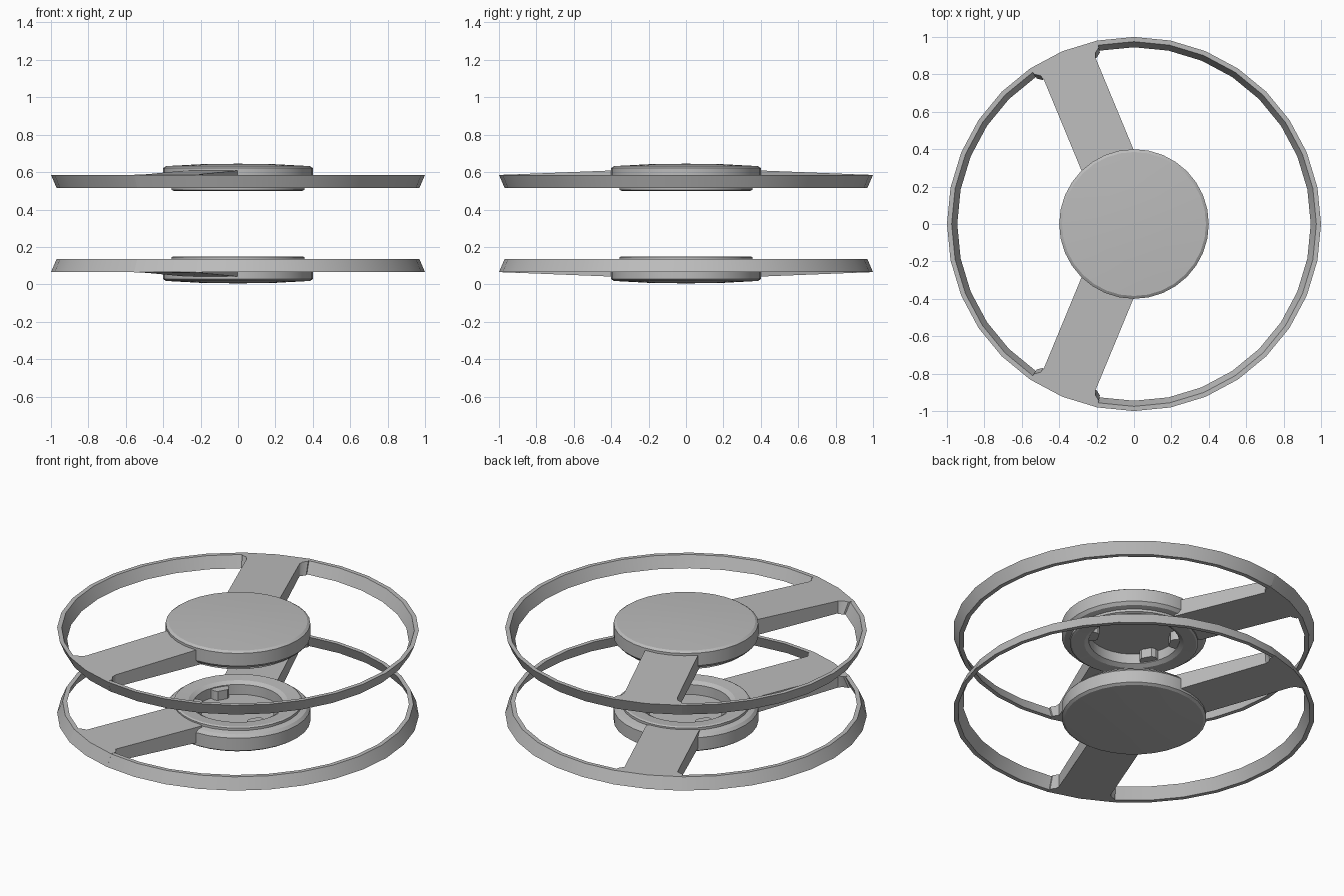
import bpy, bmesh, math
from mathutils import Matrix

cube = bpy.data.objects.get("Cube")
if cube:
    bpy.data.objects.remove(cube)

grey = bpy.data.materials.new("plain_grey")
grey.use_nodes = True
colour = (0.5, 0.5, 0.5, 1)
grey.diffuse_color = colour
grey.node_tree.nodes["Principled BSDF"].inputs["Base Color"].default_value = colour

MID = 0.325       # height of the mirror plane between the two wheels
SIDES = 32


def finish(name, bm, lower):
    """Turn a bmesh into an object, flipping it for the lower wheel."""
    if lower:
        for v in bm.verts:
            v.co.z = 2 * MID - v.co.z
    bmesh.ops.recalc_face_normals(bm, faces=bm.faces)
    mesh = bpy.data.meshes.new(name)
    bm.to_mesh(mesh)
    bm.free()
    obj = bpy.data.objects.new(name, mesh)
    bpy.context.collection.objects.link(obj)
    mesh.materials.append(grey)
    bpy.ops.object.select_all(action="DESELECT")
    obj.select_set(True)
    bpy.context.view_layer.objects.active = obj
    bpy.ops.object.shade_smooth_by_angle(angle=math.radians(25))


def lathe(profile, closed):
    """Spin an (r, z) profile around the vertical axis."""
    bm = bmesh.new()
    verts = [bm.verts.new((r, 0, z)) for r, z in profile]
    pairs = list(zip(verts, verts[1:]))
    if closed:
        pairs.append((verts[-1], verts[0]))
    edges = [bm.edges.new(p) for p in pairs]
    bmesh.ops.spin(bm, geom=verts + edges, cent=(0, 0, 0), axis=(0, 0, 1),
                   angle=math.tau, steps=SIDES, use_merge=True)
    bmesh.ops.remove_doubles(bm, verts=bm.verts, dist=0.0005)
    return bm


def slab(half, top, bottom, angle):
    """Radial block: mirrored half outline of (along, side), with top and bottom rules."""
    outline = half + [(a, -s) for a, s in reversed(half) if s > 0]
    bm = bmesh.new()
    up = [bm.verts.new(top(a, s)) for a, s in outline]
    down = [bm.verts.new(bottom(a, s)) for a, s in outline]
    bm.faces.new(up)
    bm.faces.new(down[::-1])
    for i in range(len(outline)):
        j = (i + 1) % len(outline)
        bm.faces.new((up[i], down[i], down[j], up[j]))
    bm.transform(Matrix.Rotation(math.radians(angle), 4, "Z"))
    return bm


RIM = [(1.0, 0.585), (0.975, 0.585), (0.945, 0.515), (0.97, 0.515)]
HUB = [(0, 0.645), (0.2, 0.642), (0.385, 0.632), (0.4, 0.622), (0.4, 0.545),
       (0.385, 0.528), (0.355, 0.52), (0.355, 0.505), (0.345, 0.5),
       (0.275, 0.505), (0.25, 0.52), (0.25, 0.58), (0, 0.58)]
SPOKE = [(0.33, 0.15), (0.9, 0.15), (0.925, 0.16), (0.945, 0.188),
         (0.981, 0.195), (1.0, 0)]
LUG = [(0.2, 0.03), (0.215, 0.045), (0.27, 0.06)]


def spoke_top(a, s):
    return (a, s, 0.61 - max(0, a - 0.4) * 0.042)


def spoke_bottom(a, s):
    k = 0.97 if a > 0.9 else 1
    return (a * k, s * k, 0.514)


for level, lower in (("upper", False), ("lower", True)):
    finish(level + "_rim", lathe(RIM, True), lower)
    finish(level + "_hub", lathe(HUB, False), lower)
    # Two spokes lean towards the model's right
    for side, angle in (("back", 112.5), ("front", 247.5)):
        finish(f"{level}_{side}_spoke", slab(SPOKE, spoke_top, spoke_bottom, angle), lower)
    # Small lugs inside the hub socket
    for i, angle in enumerate((30, 150, 210, 330)):
        bm = slab(LUG, lambda a, s: (a, s, 0.585), lambda a, s: (a, s, 0.525), angle)
        finish(f"{level}_socket_lug_{i + 1}", bm, lower)
